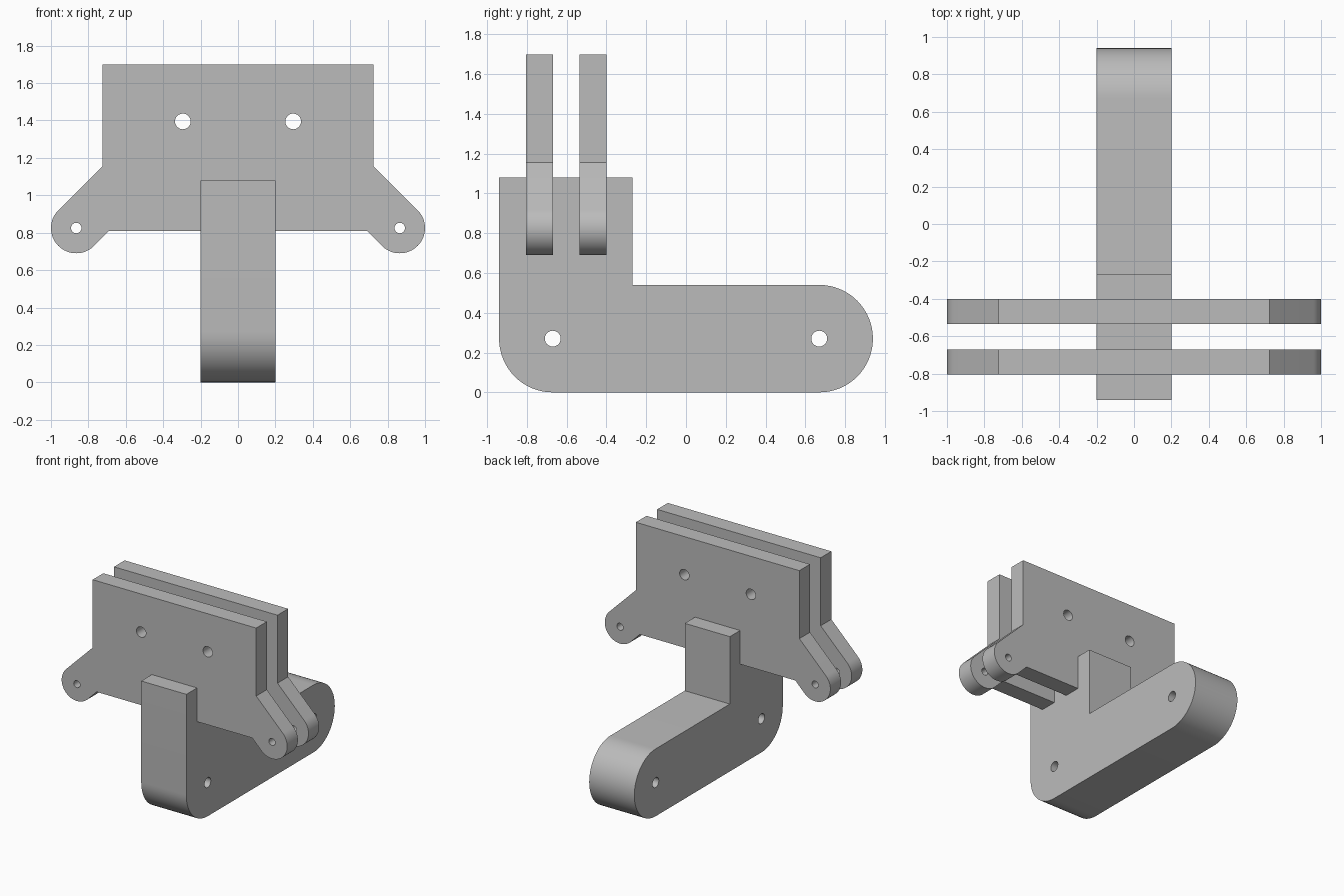
import bpy, bmesh
from math import sin, cos, radians
from mathutils import Vector

cube = bpy.data.objects.get("Cube")
if cube:
    bpy.data.objects.remove(cube, do_unlink=True)

grey = bpy.data.materials.new("plain grey")
grey.use_nodes = True
grey.diffuse_color = (0.5, 0.5, 0.5, 1)
grey.node_tree.nodes["Principled BSDF"].inputs["Base Color"].default_value = (0.5, 0.5, 0.5, 1)


def arc(cx, cz, r, start, end, steps):
    """Points on an arc, angles in degrees."""
    angles = [radians(start + (end - start) * i / steps) for i in range(steps + 1)]
    return [(cx + r * cos(a), cz + r * sin(a)) for a in angles]


def hole(cx, cz, r):
    return arc(cx, cz, r, 0, 360, 24)[:-1]


def slab(name, outline, holes, place, depth):
    """Fill an outline with holes, then extrude it by the depth vector."""
    bm = bmesh.new()
    edges = []
    for loop in [outline] + holes:
        verts = [bm.verts.new(place(u, z)) for u, z in loop]
        edges += [bm.edges.new((v, verts[i - 1])) for i, v in enumerate(verts)]
    bmesh.ops.triangle_fill(bm, use_beauty=True, edges=edges)
    ext = bmesh.ops.extrude_face_region(bm, geom=bm.faces[:], use_keep_orig=True)
    moved = [g for g in ext["geom"] if isinstance(g, bmesh.types.BMVert)]
    bmesh.ops.translate(bm, verts=moved, vec=Vector(depth))
    bmesh.ops.recalc_face_normals(bm, faces=bm.faces[:])
    mesh = bpy.data.meshes.new(name)
    bm.to_mesh(mesh)
    bm.free()
    mesh.materials.append(grey)
    obj = bpy.data.objects.new(name, mesh)
    bpy.context.collection.objects.link(obj)
    bpy.ops.object.select_all(action='DESELECT')
    obj.select_set(True)
    bpy.context.view_layer.objects.active = obj
    bpy.ops.object.shade_smooth_by_angle(angle=radians(30))
    return obj


# L-shaped base arm: upright at the front, rounded bar running back
arm = [(-0.27, 1.08), (-0.94, 1.08)]
arm += arc(-0.67, 0.27, 0.27, 180, 270, 16)
arm += arc(0.67, 0.27, 0.27, -90, 90, 32)
arm += [(-0.27, 0.54)]
slab("base_arm", arm, [hole(y, 0.27, 0.04) for y in (-0.67, 0.67)],
     lambda u, z: (-0.2, u, z), (0.4, 0, 0))

# Twin cross plates with a rounded ear on each side
half = [(0.69, 0.81)] + arc(0.865, 0.825, 0.135, -135, 45, 32)
half += [(0.725, 1.155), (0.725, 1.70)]
plate = half + [(-x, z) for x, z in reversed(half)]
plate_holes = [hole(s * x, z, r) for s in (-1, 1)
               for x, z, r in ((0.865, 0.825, 0.028), (0.295, 1.395, 0.042))]
for name, front in (("front_plate", -0.805), ("back_plate", -0.535)):
    slab(name, plate, plate_holes, lambda u, z: (u, front, z), (0, 0.135, 0))
